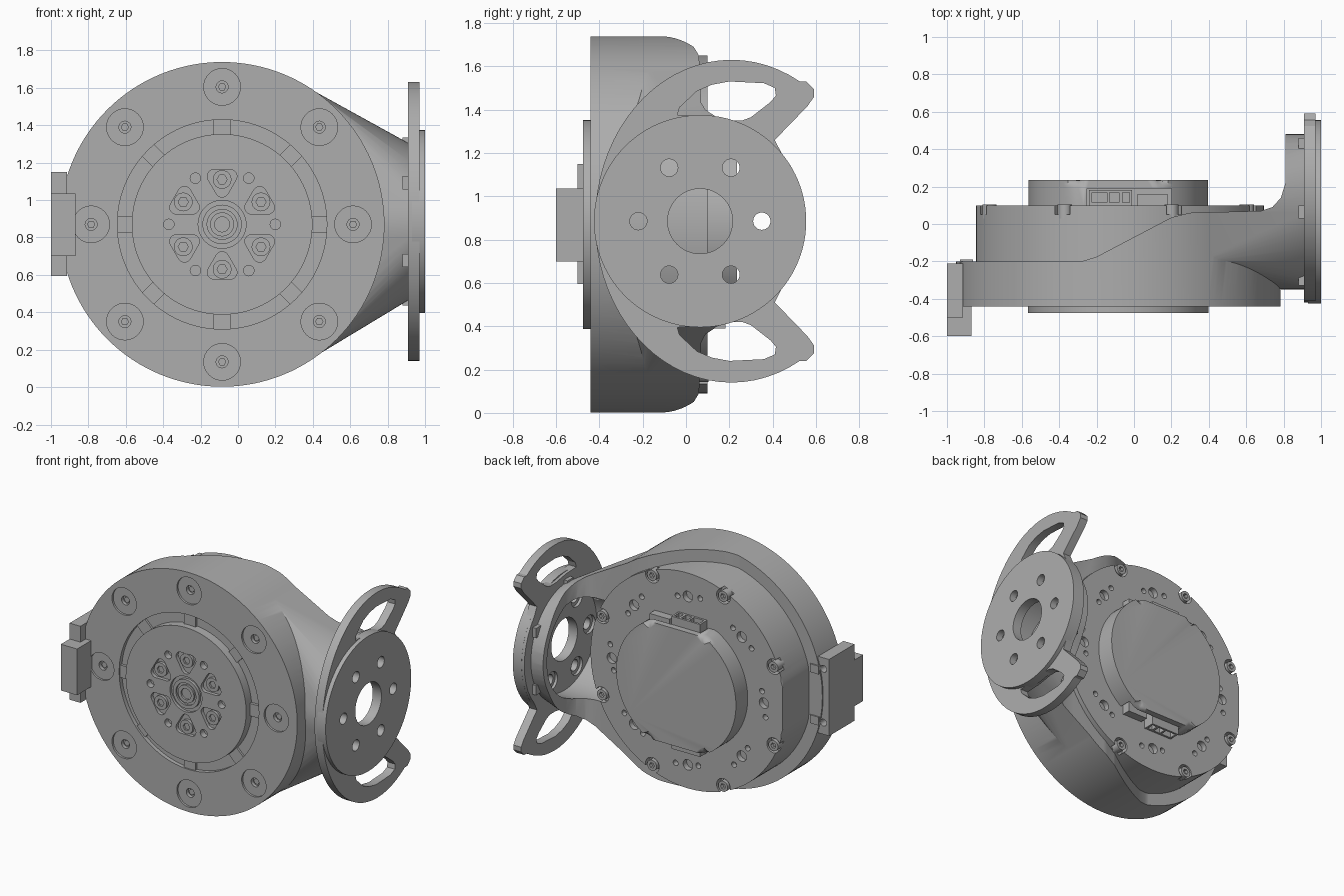
import bpy, bmesh
from math import cos, sin, radians, sqrt, tau

if "Cube" in bpy.data.objects:
    bpy.data.objects.remove(bpy.data.objects["Cube"])

grey = bpy.data.materials.new("machined grey")
grey.use_nodes = True
grey.diffuse_color = (0.42, 0.42, 0.42, 1)
grey.node_tree.nodes["Principled BSDF"].inputs["Base Color"].default_value = (0.42, 0.42, 0.42, 1)

CX, CZ = -0.085, 0.87     # actuator axis, along y
FY, FZ = 0.065, 0.885     # side flange axis, along x
parts = []


def add(name, bm):
    bmesh.ops.recalc_face_normals(bm, faces=bm.faces)
    mesh = bpy.data.meshes.new(name)
    bm.to_mesh(mesh)
    bm.free()
    mesh.materials.append(grey)
    ob = bpy.data.objects.new(name, mesh)
    bpy.context.collection.objects.link(ob)
    parts.append(ob)
    return ob


def place(axis, u, v, w):
    return {"X": (w, u, v), "Y": (u, w, v), "Z": (u, v, w)}[axis]


def prisms(name, outlines, w0, w1, axis="Y", bevel=0, bevel_at=None):
    """Extrude flat outlines from w0 to w1; optionally round the rim at bevel_at."""
    bm = bmesh.new()
    for pts in outlines:
        rings = [[bm.verts.new(place(axis, u, v, w)) for u, v in pts] for w in (w0, w1)]
        bm.faces.new(rings[0])
        bm.faces.new(rings[1])
        for i in range(len(pts)):
            j = (i + 1) % len(pts)
            bm.faces.new((rings[0][i], rings[0][j], rings[1][j], rings[1][i]))
    if bevel:
        k = "XYZ".index(axis)
        rim = [e for e in bm.edges if all(abs(v.co[k] - bevel_at) < 1e-5 for v in e.verts)]
        bmesh.ops.bevel(bm, geom=rim, offset=bevel, segments=4, profile=0.5, affect="EDGES")
    return add(name, bm)


def circle(u, v, r, n=32, start=0.0):
    return [(u + r * cos(start + tau * i / n), v + r * sin(start + tau * i / n)) for i in range(n)]


def rect(u0, u1, v0, v1):
    return [(u0, v0), (u1, v0), (u1, v1), (u0, v1)]


def polar(r, degrees, u=CX, v=CZ):
    return u + r * cos(radians(degrees)), v + r * sin(radians(degrees))


def spots(r, count, first=0, u=CX, v=CZ):
    return [polar(r, first + 360 * i / count, u, v) for i in range(count)]


def box(name, x0, x1, y0, y1, z0, z1):
    return prisms(name, [rect(x0, x1, z0, z1)], y0, y1)


def combine(ob, other, operation="DIFFERENCE"):
    mod = ob.modifiers.new("combine", "BOOLEAN")
    mod.object, mod.operation, mod.solver = other, operation, "EXACT"
    bpy.context.view_layer.update()
    ob.data = bpy.data.meshes.new_from_object(ob.evaluated_get(bpy.context.evaluated_depsgraph_get()))
    ob.modifiers.clear()
    parts.remove(other)
    bpy.data.objects.remove(other)


# Housing: round shell, arm hulled towards the side flange, sloping rear rim
housing = prisms("housing", [circle(CX, CZ, 0.868, 128)], -0.44, 0.2)
bm = bmesh.new()
for x, z in circle(CX, CZ, 0.862, 128):
    for y in (-0.2, 0.07):
        bm.verts.new((x, y, z))
for y, z in circle(FY, FZ, 0.415, 64):
    for x in (0.8, 0.92):
        bm.verts.new((x, y, z))
hull = bmesh.ops.convex_hull(bm, input=bm.verts)
bmesh.ops.delete(bm, geom=[g for g in hull["geom_interior"] if isinstance(g, bmesh.types.BMVert)],
                 context="VERTS")
combine(housing, add("arm", bm), "UNION")
rim = [(-1, -0.5), (0.92, -0.5), (0.92, 0.6), (0.81, 0.6), (0.81, 0.22), (0.785, 0.14), (0.74, 0.09),
       (0.68, 0.07), (0.3, 0.06), (0.2, 0.035), (-0.2, -0.175), (-0.28, -0.2), (-1, -0.2)]
combine(housing, prisms("rim_profile", [rim], -0.5, 2.2, "Z"), "INTERSECT")
combine(housing, prisms("bore", [circle(FY, FZ, 0.37, 64)], 0.6, 1.0, "X"))

# Front face: bolt recesses and rotor channel
bolts = [polar(0.70 if i % 4 == 0 else 0.735, 45 * i) for i in range(8)]
combine(housing, prisms("recess", [circle(x, z, 0.098) for x, z in bolts], -0.5, -0.425))
combine(housing, prisms("channel", [circle(CX, CZ, 0.56, 96)], -0.5, -0.41))
combine(housing, prisms("bolt_hole", [circle(x, z, 0.032, 24) for x, z in bolts], -0.5, -0.39))
prisms("bolt_sockets", [circle(x, z, 0.022, 6) for x, z in bolts], -0.41, -0.38)
bridges = []
for i in range(8):
    a, (c, s) = 45 * i, (cos(radians(45 * i)), sin(radians(45 * i)))
    bridges.append([(CX + r * c - t * s, CZ + r * s + t * c)
                    for r, t in ((0.47, -0.045), (0.565, -0.045), (0.565, 0.045), (0.47, 0.045))])
prisms("channel_bridges", bridges[::2], -0.43, -0.4)
prisms("channel_ticks", [[(u, v) for u, v in b] for b in bridges[1::2]], -0.425, -0.4)

# Rotor disc with rounded triangular pockets and centre bearing
rotor = prisms("rotor", [circle(CX, CZ, 0.483, 96)], -0.475, -0.38, bevel=0.012, bevel_at=-0.475)
pockets = []
for i in range(6):
    a = 90 + 60 * i
    u, v = polar(0.232, a)
    pts = []
    for k in range(3):
        cu, cv = polar(0.05, a + 180 + 120 * k, u, v)
        pts += [polar(0.036, a + 120 + 120 * k + 15 * j, cu, cv) for j in range(9)]
    pockets.append(pts)
combine(rotor, prisms("pocket", pockets, -0.5, -0.45))
combine(rotor, prisms("pin_hole", [circle(x, z, 0.028, 20) for x, z in spots(0.285, 6)], -0.5, -0.43))
combine(rotor, prisms("hub_hole", [circle(CX, CZ, 0.128, 48)], -0.5, -0.455))
heads = prisms("rotor_bolts", [circle(x, z, 0.05, 24) for x, z in spots(0.24, 6, 90)], -0.47, -0.44)
combine(heads, prisms("hex", [circle(x, z, 0.027, 6) for x, z in spots(0.24, 6, 90)], -0.5, -0.455))
hub = prisms("hub_ring", [circle(CX, CZ, 0.105, 48)], -0.475, -0.44)
combine(hub, prisms("hub_step", [circle(CX, CZ, 0.08, 48)], -0.5, -0.462))
core = prisms("hub_core", [circle(CX, CZ, 0.064, 40)], -0.475, -0.45)
combine(core, prisms("core_hole", [circle(CX, CZ, 0.04, 32)], -0.5, -0.455))

# Motor body with a flat on the right, rim screws and rear holes
body = [(max(x, -0.845), z) for x, z in circle(CX, CZ, 0.78, 128)]
motor = prisms("motor_body", [body], -0.4, 0.1, bevel=0.008, bevel_at=0.1)
rim_spots = spots(0.745, 8, 22.5)
combine(motor, prisms("scallop", [circle(x, z, 0.055, 24) for x, z in rim_spots], 0.05, 0.2))
screws = prisms("rim_screws", [circle(x, z, 0.038, 24) for x, z in rim_spots], 0.03, 0.105)
combine(screws, prisms("hex", [circle(x, z, 0.02, 6) for x, z in rim_spots], 0.08, 0.2))
holes = [circle(x, z, 0.038, 24) for x, z in spots(0.61, 8)]
holes += [circle(x, z, 0.02, 16) for x, z in spots(0.63, 8, 9) + spots(0.6, 8, -8)]
combine(motor, prisms("rear_hole", holes, 0.06, 0.2))

# Rear cover with flats at top and bottom, sockets in both
H = 0.425
outline = [(x, min(max(z, CZ - H), CZ + H)) for x, z in circle(CX, CZ, 0.48, 96)]
cover = prisms("rear_cover", [outline], 0.09, 0.235, bevel=0.045, bevel_at=0.235)
for side, label in ((1, "upper"), (-1, "lower")):
    def zs(a, b):
        return sorted((CZ + side * a, CZ + side * b))
    combine(cover, box("socket_pocket", -0.25, 0.2, 0.1, 0.19, *zs(0.33, 0.6)))
    plug = box(label + "_socket", -0.24, -0.01, 0.1, 0.183, *zs(0.3, 0.48))
    combine(plug, prisms("slots", [rect(-0.225, -0.145, 0.115, 0.168), rect(-0.13, -0.08, 0.115, 0.168),
                                   rect(-0.062, -0.025, 0.115, 0.168)], *zs(0.43, 0.6), axis="Z"))
    box(label + "_small_socket", 0.02, 0.18, 0.1, 0.16, *zs(0.3, 0.44))

# Side flange: output disc with a bolt ring and centre hole
disc = prisms("flange_disc", [circle(FY, FZ, 0.49, 96)], 0.93, 1.0, "X", 0.008, 1.0)
combine(disc, prisms("holes", [circle(FY, FZ, 0.15, 48)] +
                     [circle(y, z, 0.04, 24) for y, z in spots(0.285, 6, 0, FY, FZ)], 0.8, 1.1, "X"))
combine(disc, prisms("counterbore", [circle(y, z, 0.065, 24) for y, z in spots(0.285, 6, 0, FY, FZ)],
                     0.9, 0.95, "X"))

# Handle plate: oval crescent with two grip slots
upper = [(0.41, 0.375), (0.56, 0.53), (0.592, 0.575), (0.59, 0.61), (0.555, 0.645)]
oval = [(0.21 + 0.63 * cos(radians(a)), 0.745 * sin(radians(a))) for a in range(60, 301, 5)]
inner = [(0.49 * cos(radians(a)) + FY, 0.49 * sin(radians(a))) for a in range(-40, 41, 8)]
shape = inner + upper + oval + [(y, -z) for y, z in reversed(upper)]
plate = prisms("handle_plate", [[(y, FZ + z) for y, z in shape]], 0.908, 0.97, "X")
slot = [(-0.04, 0.49), (-0.03, 0.525), (0.05, 0.6), (0.12, 0.63), (0.2, 0.645), (0.36, 0.637), (0.41, 0.615),
        (0.415, 0.58), (0.39, 0.55), (0.3, 0.48), (0.26, 0.465), (0.2, 0.465), (0.08, 0.485)]
combine(plate, prisms("grip", [[(y, FZ + s * z) for y, z in slot] for s in (1, -1)], 0.8, 1.1, "X"))
combine(plate, prisms("bore", [circle(FY, FZ, 0.37, 64)], 0.8, 1.1, "X"))
tabs = [rect(y - 0.035, y + 0.035, z - 0.035, z + 0.035) for y, z in spots(0.415, 6, 30, FY, FZ)]
prisms("flange_tabs", tabs, 0.88, 0.92, "X")

# Cable bracket on the right side
bracket = box("bracket_plate", -1.0, -0.913, -0.5, -0.21, 0.595, 1.15)
combine(bracket, prisms("screw_hole", [circle(-0.955, z, 0.025, 20) for z in (0.68, 1.07)], -0.3, 0))
box("bracket_block", -1.0, -0.87, -0.6, -0.43, 0.7, 1.035)
for z in (0.66, 1.03):
    box("bracket_clip", -0.93, -0.86, -0.25, -0.19, z, z + 0.06)

# Smooth round walls, keep crisp edges
for ob in bpy.context.selected_objects:
    ob.select_set(False)
for ob in parts:
    ob.select_set(True)
bpy.context.view_layer.objects.active = housing
bpy.ops.object.shade_smooth_by_angle(angle=radians(30))
